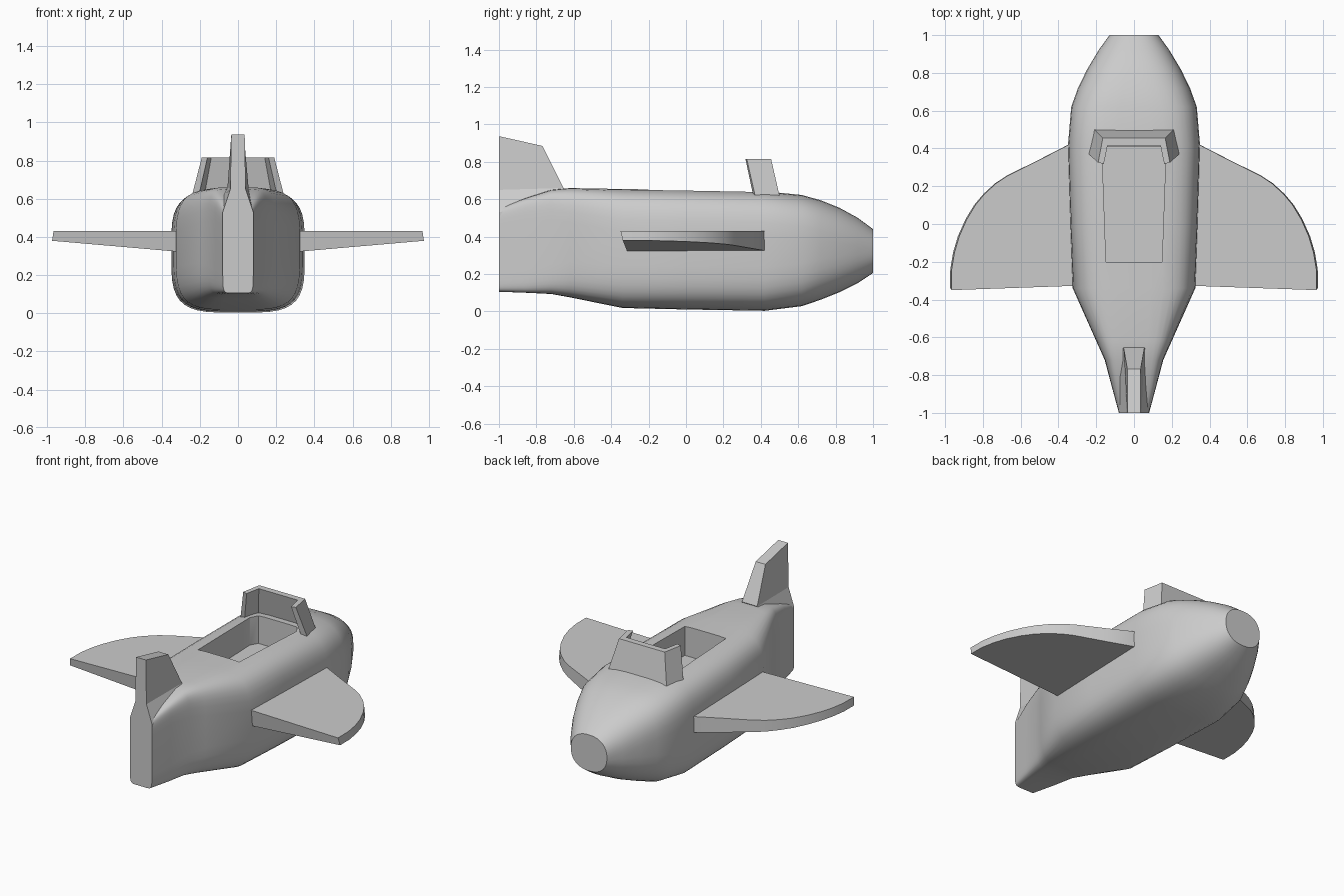
import bpy, bmesh, math

if "Cube" in bpy.data.objects:
    bpy.data.objects.remove(bpy.data.objects["Cube"])


def loft(name, rings, smooth=False):
    """Skin a stack of equally sized point rings and cap both ends."""
    bm = bmesh.new()
    loops = [[bm.verts.new(p) for p in ring] for ring in rings]
    n = len(rings[0])
    for a, b in zip(loops, loops[1:]):
        for i in range(n):
            j = (i + 1) % n
            bm.faces.new((a[i], a[j], b[j], b[i]))
    bm.faces.new(loops[0])
    bm.faces.new(loops[-1])
    bmesh.ops.recalc_face_normals(bm, faces=bm.faces)
    me = bpy.data.meshes.new(name)
    bm.to_mesh(me)
    bm.free()
    ob = bpy.data.objects.new(name, me)
    bpy.context.collection.objects.link(ob)
    if smooth:
        make_smooth(ob)
    return ob


def make_smooth(ob, angle=32):
    bpy.ops.object.select_all(action='DESELECT')
    ob.select_set(True)
    bpy.context.view_layer.objects.active = ob
    bpy.ops.object.shade_smooth_by_angle(angle=math.radians(angle))


def section(y, hw, z0, z1, power, n=40):
    """Superellipse cross-section of the hull."""
    ring = []
    for i in range(n):
        t = 2 * math.pi * (i + 0.5) / n
        c, s = math.cos(t), math.sin(t)
        x = hw * math.copysign(abs(c) ** (2 / power), c)
        z = (z0 + z1) / 2 + (z1 - z0) / 2 * math.copysign(abs(s) ** (2 / power), s)
        ring.append((x, y, z))
    return ring


def mirrored(half):
    return half + [(-x, y) for x, y in reversed(half)]


# Hull: y, half width, bottom, top, squareness
hull = loft("fuselage", [section(*s) for s in [
    (-1.0, .08, .105, .55, 9),
    (-.86, .118, .10, .605, 8),
    (-.72, .155, .093, .65, 6),
    (-.62, .20, .075, .66, 5),
    (-.34, .325, .018, .655, 4),
    (.0, .337, .01, .65, 4),
    (.42, .35, .003, .643, 3.9),
    (.62, .333, .028, .623, 3.5),
    (.72, .297, .062, .595, 3.1),
    (.82, .248, .102, .555, 2.8),
    (.92, .188, .152, .50, 2.5),
    (1.0, .13, .205, .44, 2.3)]])

# Open cockpit cut into the hull
pit = mirrored([(.148, -.2), (.168, .36), (.14, .41)])
cutter = loft("cockpit_cutter", [[(x, y, z) for x, y in pit] for z in (.46, .9)])
cut = hull.modifiers.new("cockpit", 'BOOLEAN')
cut.operation = 'DIFFERENCE'
cut.solver = 'EXACT'
cut.object = cutter
bpy.context.view_layer.objects.active = hull
bpy.ops.object.modifier_apply(modifier=cut.name)
bpy.data.objects.remove(cutter)
make_smooth(hull)

# Wings: curved leading edge, thinning towards the tip
outline = [(.25, -.325), (.25, .42), (.345, .42), (.5, .34), (.67, .255),
           (.73, .215), (.79, .16), (.84, .10), (.885, .025), (.925, -.065),
           (.95, -.15), (.965, -.24), (.966, -.35)]
for side, label in ((1, "right_wing"), (-1, "left_wing")):
    top = [(side * x, y, .43) for x, y in outline]
    bottom = [(side * x * 1.008, y + (.012 if y < -.3 else 0),
               .325 + .055 * (x - .34) / .63) for x, y in outline]
    loft(label, [bottom, top], smooth=True)

# Tail fin: half width front / rear, front y, front z / rear z
levels = [(.10, .08, -.72, .45, .45),
          (.095, .08, -.70, .60, .53),
          (.055, .04, -.655, .66, .65),
          (.035, .035, -.768, .885, .937)]
loft("tail_fin", [[(-r, -1, zr), (r, -1, zr), (f, fy, zf), (-f, fy, zf)]
                  for f, r, fy, zf, zr in levels])

# Windshield: U-shaped wall leaning back and inwards
low = mirrored([(.205, .495), (.235, .365), (.20, .355), (.172, .455)])
high = mirrored([(.165, .455), (.19, .325), (.16, .318), (.14, .415)])


def half_u(a, b):
    # outer corners, then inner corners, of one plan of the wall
    return [a[1], a[0], a[7], a[6], a[5], a[4], a[3], a[2]], b


def order(p):
    # walk round the U: outer right, outer left, inner left, inner right
    return [p[1], p[0], p[7], p[6], p[5], p[4], p[3], p[2]]


k = (.815 - .57) / (.815 - .64)
foot = [(h[0] + (l[0] - h[0]) * k, h[1] + (l[1] - h[1]) * k)
        for l, h in zip(low, high)]
loft("windshield", [[(x, y, .57) for x, y in order(foot)],
                    [(x, y, .815) for x, y in order(high)]])
